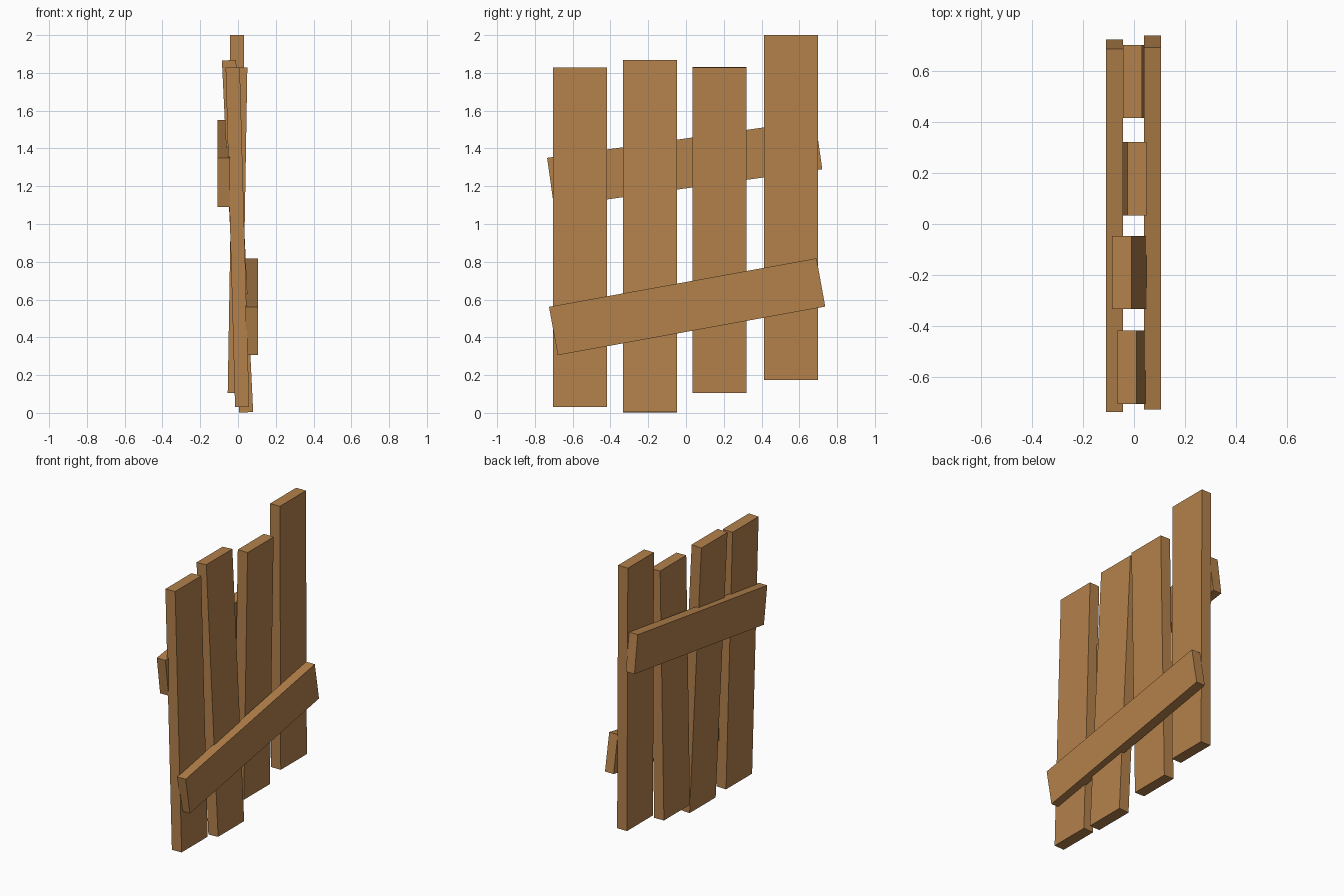
import bpy
from math import atan2, radians

if "Cube" in bpy.data.objects:
    bpy.data.objects.remove(bpy.data.objects["Cube"])

wood = bpy.data.materials.new("wood")
wood.diffuse_color = (0.45, 0.22, 0.07, 1)
wood.use_nodes = True
wood.node_tree.nodes["Principled BSDF"].inputs["Base Color"].default_value = wood.diffuse_color


def board(name, size, loc, rot):
    bpy.ops.mesh.primitive_cube_add(size=1, location=loc, rotation=rot)
    ob = bpy.context.object
    ob.name = name
    ob.scale = size
    bpy.ops.object.transform_apply(location=False, rotation=True, scale=True)
    ob.data.materials.append(wood)


# Upright planks: y centre, bottom z, top z, bottom x, top x
planks = [
    (-0.56, 0.03, 1.83, 0.022, -0.028),
    (-0.19, 0.00, 1.87, 0.043, -0.048),
    (0.177, 0.105, 1.83, -0.017, 0.012),
    (0.557, 0.173, 2.00, 0.001, -0.006),
]
for i, (y, z0, z1, x0, x1) in enumerate(planks):
    tilt = atan2(x1 - x0, z1 - z0)
    length = z1 - z0 - 0.075 * abs(tilt)
    board(f"plank_{i + 1}", (0.075, 0.286, length),
          ((x0 + x1) / 2, y, (z0 + z1) / 2), (0, tilt, 0))

# Slanted cross boards on either side
board("lower_brace", (0.066, 1.439, 0.26), (0.073, 0.006, 0.562), (radians(10.3), 0, 0))
board("upper_brace", (0.066, 1.434, 0.262), (-0.076, -0.007, 1.32), (radians(8.0), 0, 0))
